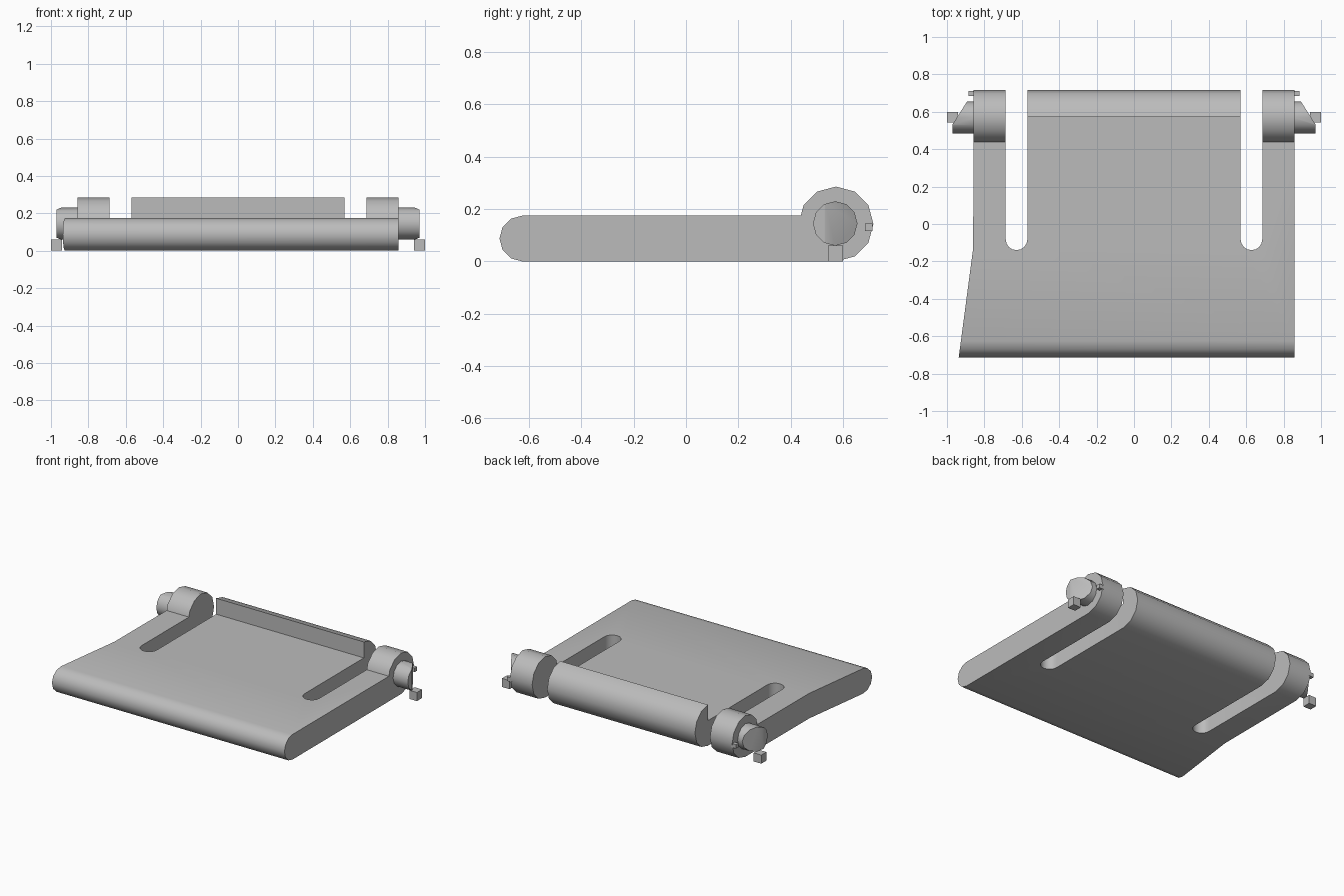
import bpy, bmesh, math
from mathutils import Matrix, Vector

default = bpy.data.objects.get("Cube")
if default:
    bpy.data.objects.remove(default, do_unlink=True)

grey = bpy.data.materials.new("plain_grey")
GREY = (0.5, 0.5, 0.5, 1)
grey.use_nodes = True
grey.diffuse_color = GREY
grey.node_tree.nodes["Principled BSDF"].inputs["Base Color"].default_value = GREY

AXLE_Y, AXLE_Z, BARREL_R = 0.573, 0.143, 0.143
THICK = 0.175
SLOT_IN, SLOT_OUT, ARM_X = 0.57, 0.686, 0.857


def arc(cy, cz, r, start, end, steps):
    angles = [math.radians(start + (end - start) * i / steps) for i in range(steps + 1)]
    return [(cy + r * math.cos(a), cz + r * math.sin(a)) for a in angles]


def prism(name, outline, low, high, axis):
    """Extrude a closed outline: (y, z) along x, or (x, y) along z."""
    bm = bmesh.new()
    place = (lambda p: (low, *p)) if axis == "x" else (lambda p: (*p, low))
    face = bm.faces.new([bm.verts.new(place(p)) for p in outline])
    step = Vector((high - low, 0, 0)) if axis == "x" else Vector((0, 0, high - low))
    new = bmesh.ops.extrude_face_region(bm, geom=[face])["geom"]
    bmesh.ops.translate(bm, vec=step, verts=[v for v in new if isinstance(v, bmesh.types.BMVert)])
    bmesh.ops.recalc_face_normals(bm, faces=bm.faces)
    mesh = bpy.data.meshes.new(name)
    bm.to_mesh(mesh)
    bm.free()
    mesh.materials.append(grey)
    obj = bpy.data.objects.new(name, mesh)
    bpy.context.collection.objects.link(obj)
    return obj


def combine(target, tool, operation):
    """Apply a boolean and discard the tool."""
    bpy.context.view_layer.objects.active = target
    mod = target.modifiers.new("combine", "BOOLEAN")
    mod.operation, mod.object, mod.solver = operation, tool, "EXACT"
    bpy.ops.object.modifier_apply(modifier=mod.name)
    bpy.data.objects.remove(tool, do_unlink=True)


def smooth(obj):
    bpy.ops.object.select_all(action="DESELECT")
    obj.select_set(True)
    bpy.context.view_layer.objects.active = obj
    bpy.ops.object.shade_smooth_by_angle(angle=math.radians(35))


def mirrored(obj, name):
    copy = obj.copy()
    copy.data = obj.data.copy()
    copy.name = name
    copy.data.transform(Matrix.Scale(-1, 4, (1, 0, 0)))
    copy.data.flip_normals()
    bpy.context.collection.objects.link(copy)


# Plate with a rounded front edge
nose = arc(-0.625, THICK / 2, THICK / 2, 90, 270, 6)
plate = prism("hinge_plate", nose + [(AXLE_Y, 0), (AXLE_Y, THICK)], -0.94, ARM_X, "x")

# Flared right edge
flare = [(-0.938, -0.72), (-0.86, -0.13), (-ARM_X, 0.8), (-1.1, 0.8), (-1.1, -0.72)]
combine(plate, prism("flare_cutter", flare, -0.1, 0.4, "z"), "DIFFERENCE")

# Round-ended slots
slot_r = (SLOT_OUT - SLOT_IN) / 2
for side in (-1, 1):
    mid = side * (SLOT_IN + SLOT_OUT) / 2
    end = arc(mid, -0.14 + slot_r, slot_r, 180, 360, 8)
    outline = end + [(mid + slot_r, 0.8), (mid - slot_r, 0.8)]
    combine(plate, prism("slot_cutter", outline, -0.1, 0.4, "z"), "DIFFERENCE")

# Hinge barrels on the arms, and the half-round lip between the slots
ring = arc(AXLE_Y, AXLE_Z, BARREL_R, 0, 360, 12)[:-1]
for low, high in ((SLOT_OUT, ARM_X), (-ARM_X, -SLOT_OUT)):
    combine(plate, prism("barrel", ring, low, high, "x"), "UNION")
lip = arc(AXLE_Y, AXLE_Z, BARREL_R, -90, 90, 6)
combine(plate, prism("lip", lip, -SLOT_IN, SLOT_IN, "x"), "UNION")
smooth(plate)

# Pins with a slanted tip
pin_ring = arc(0.57, 0.145, 0.085, 0, 360, 12)[:-1]
pin = prism("left_pin", pin_ring, ARM_X - 0.01, 0.97, "x")
slant = [(0.97, 0.53), (1.1, 0.53), (1.1, 0.8), (0.80, 0.8)]
slant[0], slant[3] = (0.972, 0.53), (0.80, 0.8)
combine(pin, prism("slant_cutter", slant, 0, 0.4, "z"), "DIFFERENCE")
smooth(pin)
mirrored(pin, "right_pin")

# Small loose blocks under the pins, and nubs on the barrel sides
block = prism("left_block", [(0.543, 0), (0.599, 0), (0.599, 0.06), (0.543, 0.06)], 0.942, 1.0, "x")
mirrored(block, "right_block")
nub = prism("left_nub", [(0.684, 0.117), (0.712, 0.117), (0.712, 0.145), (0.684, 0.145)],
            ARM_X - 0.01, 0.884, "x")
mirrored(nub, "right_nub")
